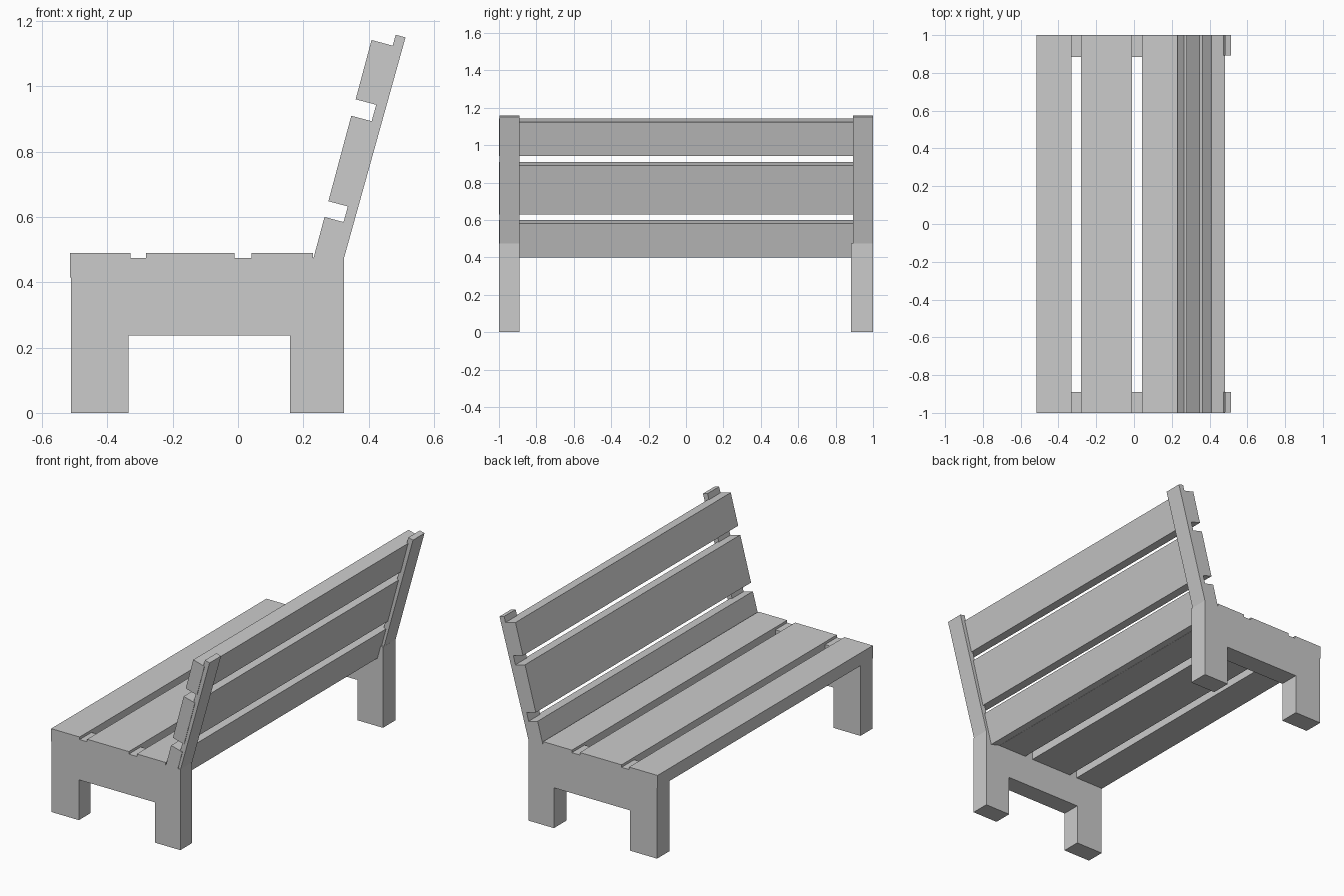
import bpy, bmesh, math

if "Cube" in bpy.data.objects:
    bpy.data.objects.remove(bpy.data.objects["Cube"])


def extrude_profile(name, points, y0, y1):
    """Extrude an (x, z) outline from y0 to y1."""
    bm = bmesh.new()
    face = bm.faces.new([bm.verts.new((x, y0, z)) for x, z in points])
    ret = bmesh.ops.extrude_face_region(bm, geom=[face])
    verts = [v for v in ret["geom"] if isinstance(v, bmesh.types.BMVert)]
    bmesh.ops.translate(bm, vec=(0, y1 - y0, 0), verts=verts)
    bmesh.ops.recalc_face_normals(bm, faces=bm.faces)
    mesh = bpy.data.meshes.new(name)
    bm.to_mesh(mesh)
    bm.free()
    ob = bpy.data.objects.new(name, mesh)
    bpy.context.collection.objects.link(ob)
    return ob


# End frames: two legs joined by a rail
frame = [(-0.512, 0), (-0.335, 0), (-0.335, 0.237), (0.159, 0.237),
         (0.159, 0), (0.325, 0), (0.325, 0.475), (-0.512, 0.475)]
extrude_profile("end_frame_near", frame, -1.0, -0.89)
extrude_profile("end_frame_far", frame, 0.883, 1.0)

# Leaning back posts, sunk into the frames
post = [(0.304, 0.40), (0.513, 1.15), (0.483, 1.158), (0.274, 0.408)]
extrude_profile("back_post_near", post, -0.997, -0.89)
extrude_profile("back_post_far", post, 0.893, 1.0)

# Seat slats
for i, (x0, x1) in enumerate([(-0.515, -0.33), (-0.281, -0.01), (0.042, 0.229)]):
    extrude_profile(f"seat_slat_{i + 1}",
                    [(x0, 0.415), (x1, 0.415), (x1, 0.49), (x0, 0.49)], -1.0, 1.0)

# Backrest slats, each from its top front edge down the lean
lean = math.radians(15)
s, c = math.sin(lean), math.cos(lean)
thick = 0.075
for i, (x, z, width) in enumerate([(0.265, 0.60, 0.187), (0.347, 0.91, 0.271),
                                   (0.409, 1.142, 0.188)]):
    bx, bz = x - width * s, z - width * c
    extrude_profile(f"back_slat_{i + 1}",
                    [(x, z), (x + thick * c, z - thick * s),
                     (bx + thick * c, bz - thick * s), (bx, bz)], -1.0, 1.0)
